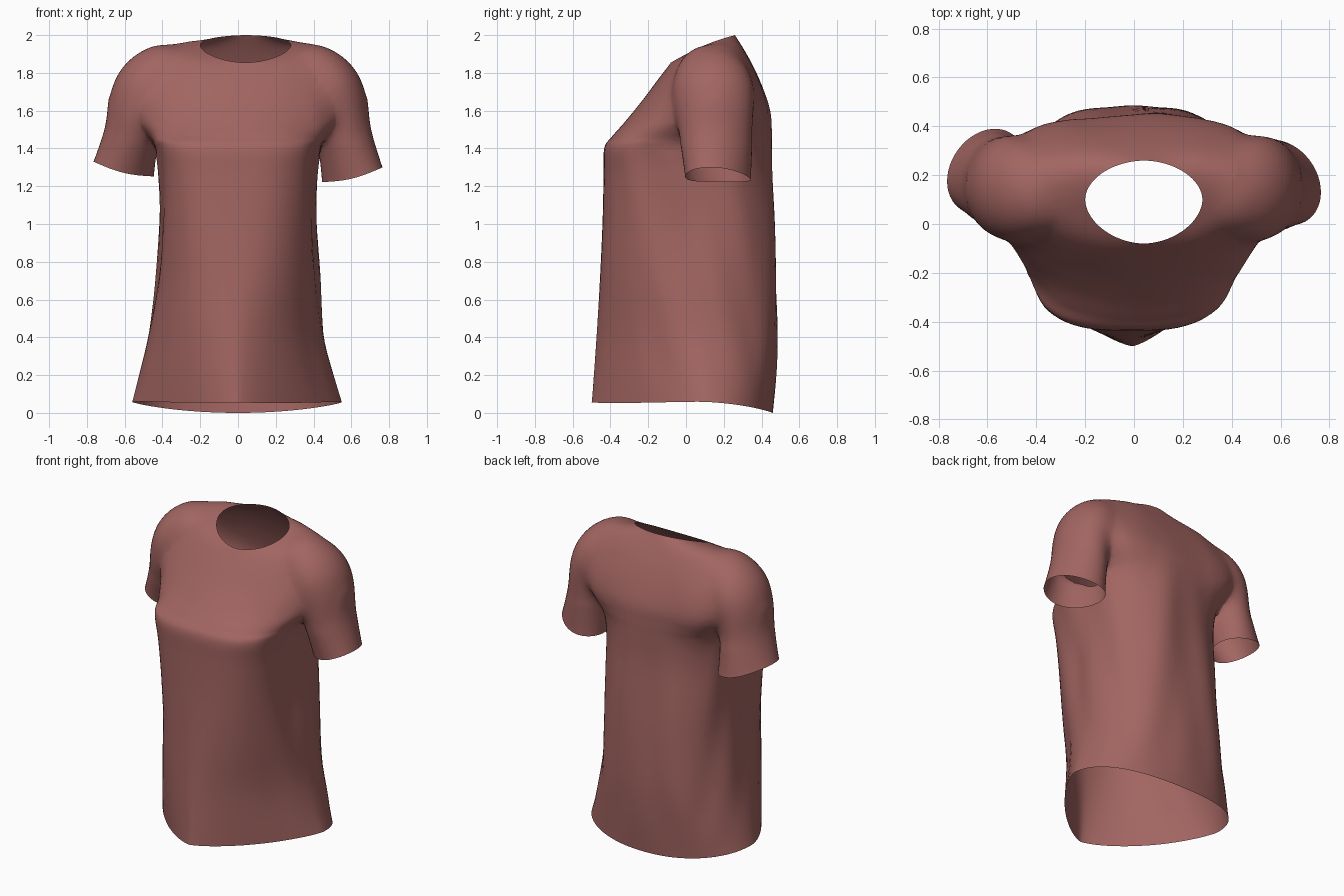
import bpy, bmesh, math
from mathutils import Vector

if "Cube" in bpy.data.objects:
    bpy.data.objects.remove(bpy.data.objects["Cube"])

cloth = bpy.data.materials.new("dusty_red_cloth")
cloth.diffuse_color = (0.36, 0.13, 0.12, 1)
cloth.use_nodes = True
cloth.node_tree.nodes["Principled BSDF"].inputs["Base Color"].default_value = cloth.diffuse_color
cap_mat = bpy.data.materials.new("opening_cap")   # temporary, marks the openings


def spline(rows, steps):
    """Catmull-Rom interpolation through rows of numbers."""
    out = []
    n = len(rows)
    for i in range(n - 1):
        a, b, c, d = rows[max(i - 1, 0)], rows[i], rows[i + 1], rows[min(i + 2, n - 1)]
        for s in range(steps):
            t = s / steps
            out.append([0.5 * (2 * q + (r - p) * t + (2 * p - 5 * q + 4 * r - w) * t * t
                        + (3 * q - p - 3 * r + w) * t ** 3) for p, q, r, w in zip(a, b, c, d)])
    out.append(list(rows[-1]))
    return out


def loft(name, rings):
    """Closed tube through rings of points, end caps in the cap material."""
    bm = bmesh.new()
    loops = [[bm.verts.new(p) for p in ring] for ring in rings]
    n = len(loops[0])
    for a, b in zip(loops, loops[1:]):
        for i in range(n):
            j = (i + 1) % n
            bm.faces.new((a[i], a[j], b[j], b[i]))
    for end in (loops[0], loops[-1]):
        bm.faces.new(end).material_index = 1
    bmesh.ops.recalc_face_normals(bm, faces=bm.faces)
    me = bpy.data.meshes.new(name)
    bm.to_mesh(me)
    bm.free()
    me.materials.append(cloth)
    me.materials.append(cap_mat)
    ob = bpy.data.objects.new(name, me)
    bpy.context.collection.objects.link(ob)
    return ob


def spow(v, e):
    return math.copysign(abs(v) ** e, v)


def torso_ring(row, n=80):
    zf, yf, zb, yb, w, yc, nf, nb, lift, cx = row
    pts = []
    for i in range(n):
        t = 2 * math.pi * (i + 0.5) / n
        c, s = math.cos(t), math.sin(t)
        # the left front hangs squarer, less so at the hem
        left = min(0.35, 0.08 + 0.5 * max(0, zf)) if c < 0 and zf < 1.45 else 0
        e = 2 / (nb if s > 0 else nf + left)
        x = w * spow(c, e)
        y = yc + (yb - yc if s > 0 else yc - yf) * spow(s, e)
        z = zf + (zb - zf) * (y - yf) / (yb - yf) + lift * (x / w) ** 2
        pts.append((x + cx, y, z))
    return pts


# Torso: front z, front y, back z, back y, half width, widest y, front/back squareness, side lift, x shift
torso_rows = [
    (0.055, -.50, 0.00, .46, .555, .10, 1.32, 2.2, 0, -.005),
    (0.40, -.475, 0.36, .49, .475, .09, 1.58, 2.3, 0, -.01),
    (0.70, -.457, 0.70, .487, .435, .09, 2.0, 2.4, 0, 0),
    (1.00, -.443, 1.00, .478, .417, .08, 2.5, 2.5, 0, 0),
    (1.25, -.437, 1.25, .465, .42, .04, 2.8, 2.5, 0, 0),
    (1.40, -.434, 1.41, .46, .44, .03, 3.0, 2.6, 0, 0),
    (1.46, -.395, 1.50, .458, .48, .06, 2.6, 2.8, 0, 0),
    (1.54, -.325, 1.60, .45, .56, .12, 2.1, 2.8, 0, 0),
    (1.65, -.235, 1.72, .41, .585, .14, 2.0, 2.9, .01, 0),
    (1.75, -.16, 1.83, .36, .53, .14, 2.0, 2.7, .04, .01),
    (1.815, -.11, 1.92, .31, .41, .13, 2.0, 2.4, .06, .02),
    (1.855, -.08, 2.00, .26, .24, .10, 1.85, 1.9, .015, .04),
]
shirt = loft("t_shirt", [torso_ring(r) for r in spline(torso_rows, 6)])

# Sleeves: inner x, inner z, outer x, outer z, centre y, y radius, forward skew of the outer edge
sleeve_rows = [
    (.445, 1.222, .765, 1.30, .17, .17, .04),
    (.43, 1.36, .705, 1.50, .16, .19, .02),
    (.40, 1.48, .680, 1.69, .15, .21, 0),
    (.36, 1.58, .625, 1.82, .145, .22, 0),
    (.32, 1.64, .52, 1.915, .14, .20, 0),
    (.26, 1.68, .38, 1.955, .13, .16, 0),
    (.15, 1.65, .20, 1.87, .13, .12, 0),
]


def sleeve_ring(row, side, n=48):
    xi, zi, xo, zo, yc, ry, skew = row
    low = max(0, min(1, (1.6 - zo) / 0.3))          # left cuff sits higher and further back
    dz, dy = (.03 * low, .045 * low) if side < 0 else (0, 0)
    pts = []
    for i in range(n):
        t = 2 * math.pi * i / n
        k = 0.5 + 0.5 * math.cos(t)
        y = yc + dy + ry * math.sin(t) - skew * math.cos(t)
        sag = -0.02 * low * math.sin(math.pi * k)   # cuff hangs lowest in the middle
        pts.append((side * (xi + (xo - xi) * k), y, zi + (zo - zi) * k + dz + sag))
    return pts


bpy.context.view_layer.objects.active = shirt
for side, name in ((1, "right_sleeve"), (-1, "left_sleeve")):
    sleeve = loft(name, [sleeve_ring(r, side) for r in spline(sleeve_rows, 6)])
    mod = shirt.modifiers.new("join_" + name, 'BOOLEAN')
    mod.operation = 'UNION'
    mod.solver = 'EXACT'
    mod.object = sleeve
    bpy.ops.object.modifier_apply(modifier=mod.name)
    bpy.data.objects.remove(sleeve)

# Open the neck, hem and cuffs, then soften the armhole seams
me = shirt.data
bm = bmesh.new()
bm.from_mesh(me)
bmesh.ops.delete(bm, geom=[f for f in bm.faces if f.material_index == 1], context='FACES')
bmesh.ops.remove_doubles(bm, verts=bm.verts, dist=0.004)
bmesh.ops.triangulate(bm, faces=[f for f in bm.faces if len(f.verts) > 4])
inner = [v for v in bm.verts if not v.is_boundary]
for _ in range(2):
    bmesh.ops.smooth_vert(bm, verts=inner, factor=0.5, use_axis_x=True, use_axis_y=True, use_axis_z=True)
seam = [v for v in inner if 0.28 < abs(v.co.x) < 0.68 and v.co.z > 1.44]
for _ in range(10):
    bmesh.ops.smooth_vert(bm, verts=seam, factor=0.5, use_axis_x=True, use_axis_y=True, use_axis_z=True)

# Draped folds on the back and flanks, a hollow upper back, and the raised side hem
bm.normal_update()
moves = []
for v in bm.verts:
    x, y, z = v.co
    back = max(0, min(1, y / 0.25))
    fade = max(0, min(1, z / 0.3)) * max(0, min(1, (1.8 - z) / 0.4))
    body = 1 if abs(x) < 0.43 or z < 1.15 else 0
    d = 0.007 * back * fade * body * math.sin(20 * math.sqrt(x * x + 0.004) + 3.5 * z + 1.0)
    flank = math.exp(-((abs(x) - 0.42) / 0.08) ** 2) * body
    d += 0.006 * flank * fade * math.sin(22 * y + 7 * z)
    groove = math.exp(-((y + 0.02) / 0.09) ** 2 - ((z - 0.95) / 0.25) ** 2)
    d -= 0.012 * groove * body
    hollow = back * math.exp(-((x + 0.1) / 0.17) ** 2 - ((z - 1.2) / 0.42) ** 2)
    d -= 0.035 * hollow
    lift = 0.04 * min(1, (x / 0.55) ** 2) * max(0, 1 - z / 0.4)
    moves.append((v, v.normal * d + Vector((0, 0, lift))))
for v, m in moves:
    v.co += m
for f in bm.faces:
    f.material_index = 0
bm.to_mesh(me)
bm.free()
me.materials.clear()
me.materials.append(cloth)
bpy.data.materials.remove(cap_mat)

shirt.select_set(True)
bpy.ops.object.shade_smooth_by_angle(angle=math.radians(60))
